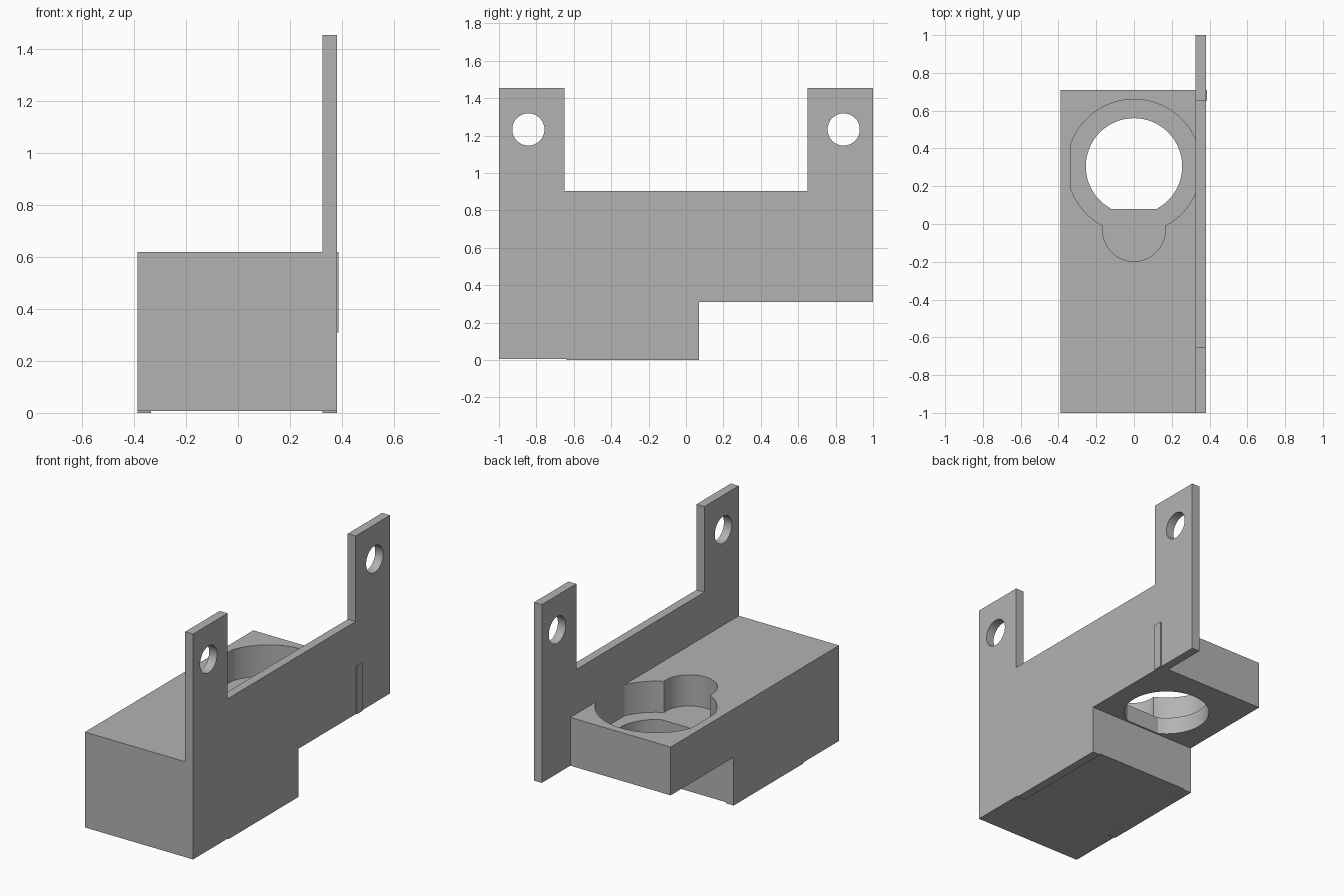
import bpy, bmesh, math
from mathutils import Vector

cube = bpy.data.objects.get("Cube")
if cube:
    bpy.data.objects.remove(cube, do_unlink=True)

grey = bpy.data.materials.new("plain grey")
grey.use_nodes = True
grey.diffuse_color = (0.45, 0.45, 0.45, 1)
grey.node_tree.nodes["Principled BSDF"].inputs["Base Color"].default_value = grey.diffuse_color


def prism(name, outline, axis, low, high):
    """Extrude a 2D outline along x (outline in y, z) or z (outline in x, y)."""
    bm = bmesh.new()
    place = (lambda a, b: (low, a, b)) if axis == "x" else (lambda a, b: (a, b, low))
    face = bm.faces.new([bm.verts.new(place(a, b)) for a, b in outline])
    span = high - low
    move = Vector((span, 0, 0)) if axis == "x" else Vector((0, 0, span))
    grown = bmesh.ops.extrude_face_region(bm, geom=[face])["geom"]
    bmesh.ops.translate(bm, vec=move, verts=[v for v in grown if isinstance(v, bmesh.types.BMVert)])
    bmesh.ops.recalc_face_normals(bm, faces=bm.faces)
    mesh = bpy.data.meshes.new(name)
    bm.to_mesh(mesh)
    bm.free()
    mesh.materials.append(grey)
    obj = bpy.data.objects.new(name, mesh)
    bpy.context.collection.objects.link(obj)
    return obj


def box(name, x0, x1, y0, y1, z0, z1):
    return prism(name, [(x0, y0), (x1, y0), (x1, y1), (x0, y1)], "z", z0, z1)


def circle(cx, cy, r, x_limit=9, y_min=-9, n=96):
    """Round outline, cut flat at the given limits."""
    points = []
    for i in range(n):
        a = 2 * math.pi * (i + 0.5) / n
        x = max(-x_limit, min(x_limit, cx + r * math.cos(a)))
        points.append((x, max(y_min, cy + r * math.sin(a))))
    return points


def cut(target, cutter):
    mod = target.modifiers.new(cutter.name, "BOOLEAN")
    mod.operation = "DIFFERENCE"
    mod.solver = "EXACT"
    mod.object = cutter
    cutter.hide_render = True
    bpy.context.view_layer.objects.active = target
    bpy.ops.object.modifier_apply(modifier=mod.name)
    bpy.data.objects.remove(cutter, do_unlink=True)


FLOOR, TOP, STEP, BASE = 0.42, 0.62, 0.31, 0.007
LEFT, INNER, OUTER = -0.388, 0.325, 0.381

# Stepped block
block = prism("block", [(-1, BASE), (0.07, BASE), (0.07, STEP), (0.71, STEP),
                        (0.71, TOP), (-1, TOP)], "x", LEFT, INNER + 0.001)
# Keyhole-shaped pocket and the through hole in its floor
cut(block, prism("pocket", circle(0, 0.305, 0.355, x_limit=0.335), "z", FLOOR, 0.8))
cut(block, prism("pocket_lobe", circle(0, -0.033, 0.165), "z", FLOOR, 0.8))
cut(block, prism("through_hole", circle(0, 0.305, 0.255, y_min=0.08), "z", 0.2, 0.8))

# Side plate with two upright lugs
plate = prism("side_plate", [(-1, BASE), (0.07, BASE), (0.07, STEP), (1, STEP),
                             (1, 1.455), (0.65, 1.455), (0.65, 0.905),
                             (-0.65, 0.905), (-0.65, 1.455), (-1, 1.455)], "x", INNER, OUTER)
for side in (-1, 1):
    cut(plate, prism("bolt_hole", circle(side * 0.843, 1.233, 0.086), "x", 0.2, 0.5))

# Thin raised strip on the outer plate face
box("outer_strip", OUTER - 0.01, 0.387, 0.655, 0.71, STEP, TOP)

# Shallow rails under the block
box("right_rail", LEFT, -0.335, -0.64, 0.07, 0, BASE + 0.01)
box("left_rail", INNER, OUTER, -0.64, 0.07, 0, BASE + 0.01)

# Smooth the round walls, keep the corners crisp
bpy.ops.object.select_all(action="DESELECT")
for obj in (block, plate):
    obj.select_set(True)
bpy.context.view_layer.objects.active = block
bpy.ops.object.shade_smooth_by_angle(angle=math.radians(20))
